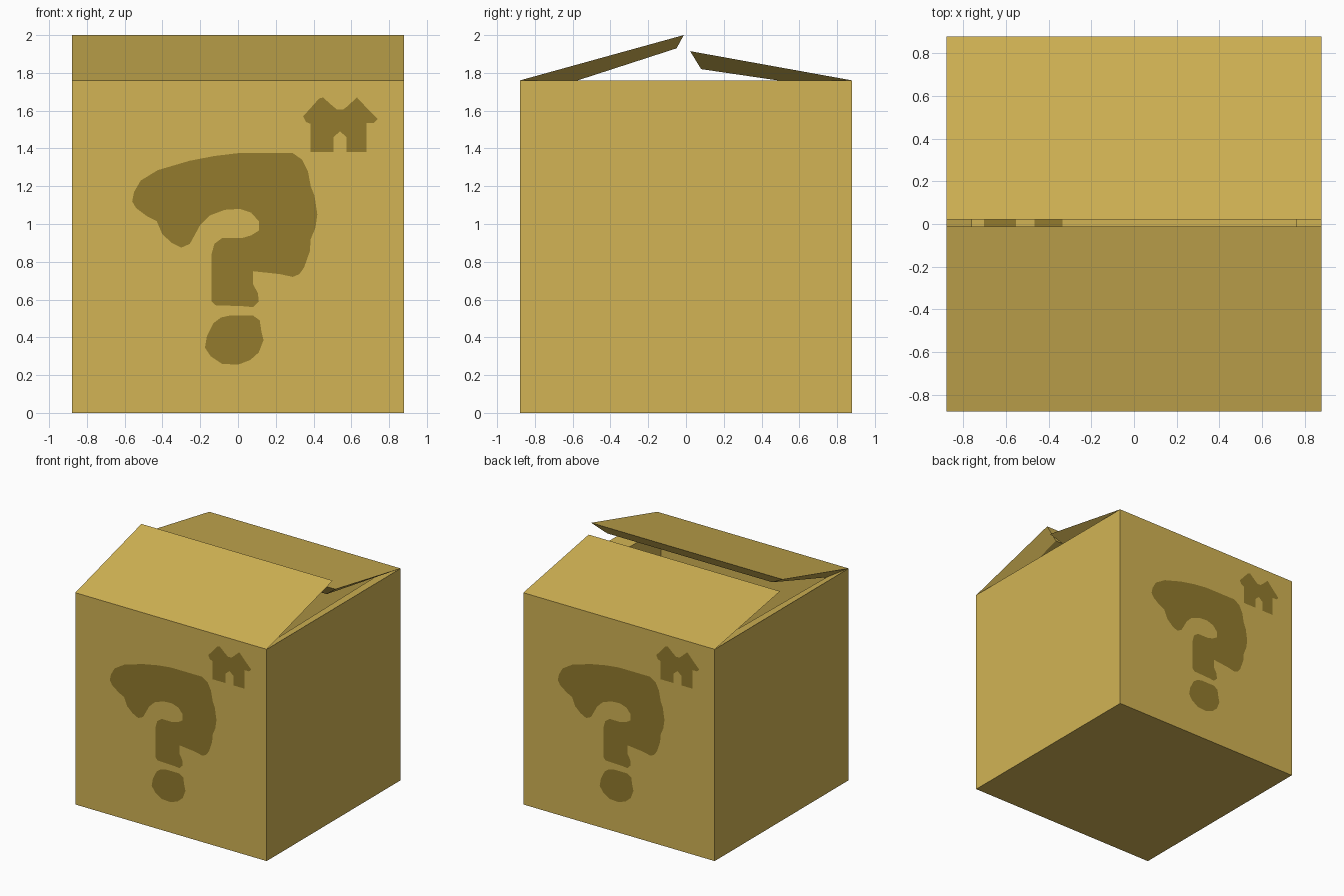
import bpy, bmesh
from mathutils import Vector, Matrix

if "Cube" in bpy.data.objects:
    bpy.data.objects.remove(bpy.data.objects["Cube"])


def material(name, rgb):
    m = bpy.data.materials.new(name)
    m.diffuse_color = (*rgb, 1.0)
    m.use_nodes = True
    m.node_tree.nodes["Principled BSDF"].inputs["Base Color"].default_value = m.diffuse_color
    return m


CARD = material("cardboard tan", (0.645, 0.456, 0.089))
PAINT = material("dark brown paint", (0.292, 0.198, 0.027))


def finish(bm, name, mat):
    me = bpy.data.meshes.new(name)
    bm.to_mesh(me)
    bm.free()
    me.materials.append(mat)
    ob = bpy.data.objects.new(name, me)
    bpy.context.collection.objects.link(ob)
    return ob


# Thick open carton: one skin of walls and flaps, repeated inside, joined along the rim
def skin(r, floor, front_rim, back_rim, front_tip, back_tip):
    return [(-r, -r, floor), (r, -r, floor), (r, r, floor), (-r, r, floor),
            (-r, -r, front_rim), (r, -r, front_rim), (r, r, back_rim), (-r, r, back_rim),
            (-r, *front_tip), (r, *front_tip), (r, *back_tip), (-r, *back_tip)]


SKIN_FACES = [(3, 2, 1, 0), (0, 1, 5, 4), (1, 2, 6, 5), (2, 3, 7, 6), (3, 0, 4, 7),
              (4, 5, 9, 8), (6, 7, 11, 10)]
RIM = [4, 8, 9, 5, 6, 10, 11, 7]

bm = bmesh.new()
outer = [bm.verts.new(p) for p in
         skin(0.88, 0.0, 1.76, 1.76, (-0.012, 2.0), (0.022, 1.915))]
inner = [bm.verts.new(p) for p in
         skin(0.76, 0.12, 1.70, 1.72, (-0.05, 1.93), (0.08, 1.82))]
for f in SKIN_FACES:
    bm.faces.new([outer[i] for i in f])
    bm.faces.new([inner[i] for i in reversed(f)])
for a, b in zip(RIM, RIM[1:] + RIM[:1]):
    bm.faces.new((outer[a], outer[b], inner[b], inner[a]))
bmesh.ops.recalc_face_normals(bm, faces=bm.faces)
finish(bm, "carton", CARD)

# Painted outlines, in hundredths of a unit (across, up)
HOOK = [(0, 137.5), (29, 137.5), (34, 134), (37, 128), (38.5, 120), (40.5, 115),
        (42, 105), (41, 98), (38.5, 92), (38, 85.5), (35, 77), (32.5, 73.5), (29, 72),
        (22, 73.5), (8, 75), (8, 68), (10.5, 63.5), (11, 59), (8, 56), (2.5, 56.5),
        (-12, 57), (-14, 59), (-14, 84), (-12.5, 89.5), (-8.5, 92.5), (2, 92.5),
        (7, 94), (11, 96.5), (11, 101.5), (7, 106), (1, 108), (-7, 107.5),
        (-15, 104.5), (-20, 99.5), (-23, 94), (-25.5, 89.5), (-30, 87.5), (-35, 90),
        (-40, 94.5), (-43, 101.5), (-48, 104), (-54, 108.5), (-56, 112), (-55, 117),
        (-51.5, 123), (-42.5, 128.5), (-25.5, 133.5), (-12.5, 136)]
DOT = [(-4.5, 51.5), (8, 51.5), (11.5, 49), (12.5, 42.5), (13.5, 38.5), (11, 32),
       (6.5, 28), (0, 25.5), (-8.5, 26), (-14.5, 30), (-17.5, 34.5), (-16.5, 40.5),
       (-13, 47.5), (-9, 50.5)]
ARROWS = [(38.5, 138), (50.5, 138), (50.5, 146), (54, 149), (57.5, 146), (57.5, 138),
          (68, 138), (68, 153.5), (72, 153.5), (74, 155.5), (69.5, 160), (63, 167),
          (57.5, 162), (55.5, 160.5), (52.5, 160.5), (49.5, 163), (45, 167),
          (43, 166.5), (39, 162), (34.5, 157), (36, 154), (38.5, 153)]


def painted(name, outlines, place, outward):
    bm = bmesh.new()
    for pts in outlines:
        f = bm.faces.new([bm.verts.new(place(x / 100, z / 100)) for x, z in pts])
        f.normal_update()
        if f.normal.dot(Vector(outward)) < 0:
            f.normal_flip()
    bmesh.ops.triangulate(bm, faces=bm.faces[:], ngon_method='EAR_CLIP')
    finish(bm, name, PAINT)


# Marks on the front and, turned around, on the back
for side, s in (("front", 1), ("back", -1)):
    painted(side + "_paint_mark", [HOOK, DOT],
            lambda x, z: (s * x, -s * 0.883, z), (0, -s, 0))
    painted(side + "_up_arrows", [ARROWS],
            lambda x, z: (s * x, -s * 0.883, z), (0, -s, 0))

# Arrow marks on the inside floor, glimpsed through the gap between the flaps
painted("floor_arrows", [ARROWS],
        lambda x, z: (-0.52 + (x - 0.5325) * 1.25, (z - 1.44) * 1.25, 0.124), (0, 0, 1))
